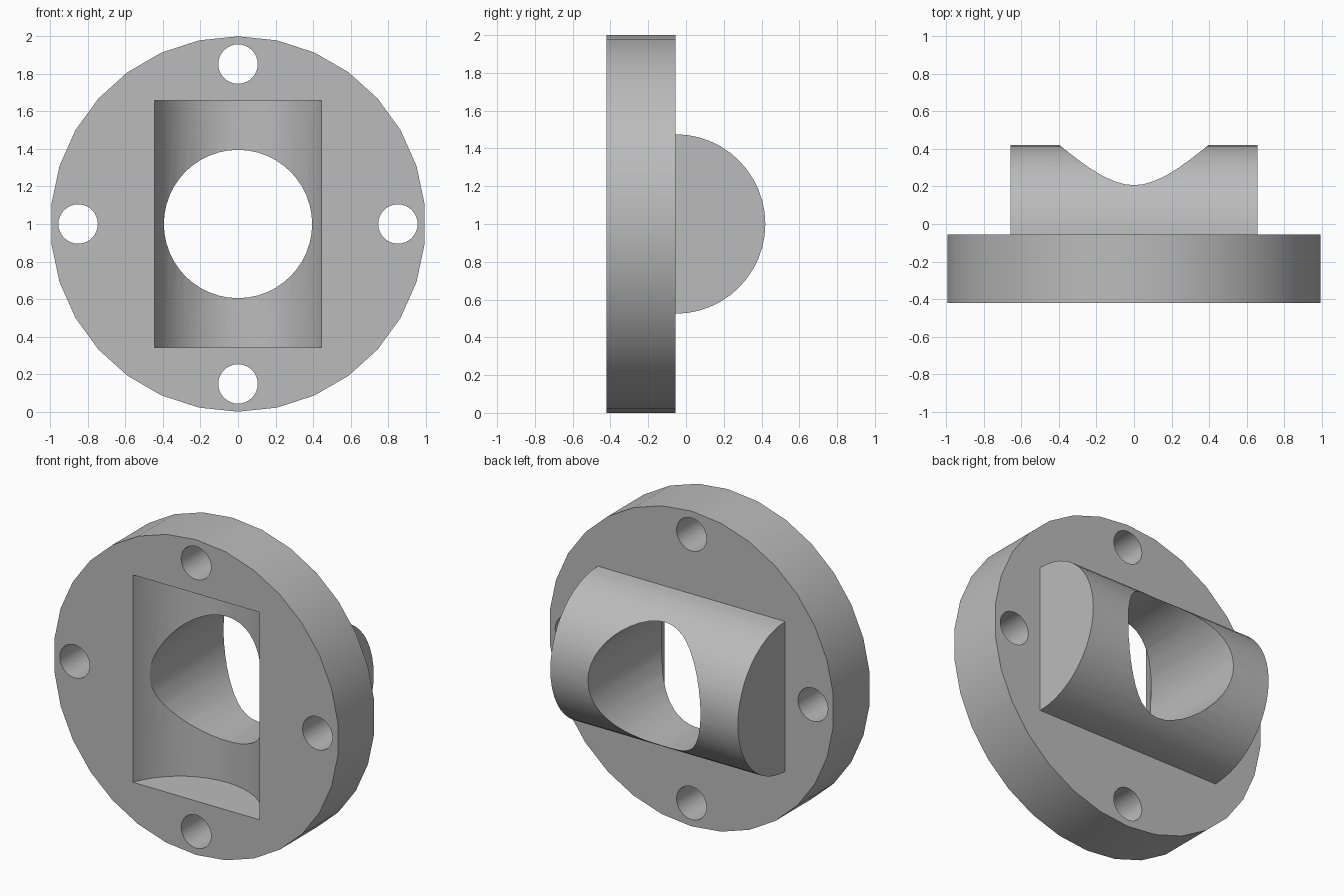
import bpy
import bmesh
from math import sin, cos, pi, radians
from mathutils import Matrix, Vector

if "Cube" in bpy.data.objects:
    bpy.data.objects.remove(bpy.data.objects["Cube"])

FRONT, BACK = -0.42, -0.055      # flange faces
MID = 1.0                        # height of the centre
SADDLE_R = 0.475                 # radius of the boss and of the front pocket

grey = bpy.data.materials.new("plain_grey")
grey.use_nodes = True
colour = (0.5, 0.5, 0.5, 1)
grey.diffuse_color = colour
grey.node_tree.nodes["Principled BSDF"].inputs["Base Color"].default_value = colour


def prism(name, points, direction):
    """Extrude a closed outline of 3D points along a direction."""
    bm = bmesh.new()
    face = bm.faces.new([bm.verts.new(p) for p in points])
    new = bmesh.ops.extrude_face_region(bm, geom=[face])["geom"]
    verts = [v for v in new if isinstance(v, bmesh.types.BMVert)]
    bmesh.ops.translate(bm, verts=verts, vec=direction)
    bmesh.ops.recalc_face_normals(bm, faces=bm.faces)
    mesh = bpy.data.meshes.new(name)
    bm.to_mesh(mesh)
    bm.free()
    mesh.materials.append(grey)
    obj = bpy.data.objects.new(name, mesh)
    bpy.context.collection.objects.link(obj)
    return obj


def rod(name, x, z, radius, start, end, sides):
    """Cylinder along y with a vertex at its top."""
    ring = [(x + radius * sin(2 * pi * i / sides), start,
             z + radius * cos(2 * pi * i / sides)) for i in range(sides)]
    return prism(name, ring, (0, end - start, 0))


def combine(target, tool, operation):
    """Apply a boolean and discard the tool."""
    bpy.context.view_layer.objects.active = target
    mod = target.modifiers.new(operation.title(), "BOOLEAN")
    mod.operation = operation
    mod.solver = "EXACT"
    mod.object = tool
    bpy.ops.object.modifier_apply(modifier=mod.name)
    bpy.data.objects.remove(tool)


# Round flange
flange = rod("saddle_flange", 0, MID, 1.0, FRONT, BACK, 30)

# Half-round boss across the back, rooted inside the flange
arc = [pi * i / 24 for i in range(25)]
half = [(-0.658, BACK + SADDLE_R * sin(a), MID + SADDLE_R * cos(a)) for a in arc]
root = [(-0.658, BACK - 0.1, MID - SADDLE_R), (-0.658, BACK - 0.1, MID + SADDLE_R)]
combine(flange, prism("boss", half + root, (1.316, 0, 0)), "UNION")

# Upright curved pocket in the front
axis_y = FRONT - 0.166
circle = [(SADDLE_R * cos(2 * pi * i / 48), axis_y + SADDLE_R * sin(2 * pi * i / 48),
           MID - 0.658) for i in range(48)]
combine(flange, prism("pocket", circle, (0, 0, 1.316)), "DIFFERENCE")

# Central bore and four bolt holes
combine(flange, rod("bore", 0, MID, 0.395, -1, 1, 48), "DIFFERENCE")
for i in range(4):
    x, z = 0.852 * cos(i * pi / 2), MID + 0.852 * sin(i * pi / 2)
    combine(flange, rod("bolt_hole", x, z, 0.105, -1, 1, 32), "DIFFERENCE")

# Smooth curved walls, crisp rims
bpy.ops.object.select_all(action="DESELECT")
flange.select_set(True)
bpy.context.view_layer.objects.active = flange
bpy.ops.object.shade_smooth_by_angle(angle=radians(30))
